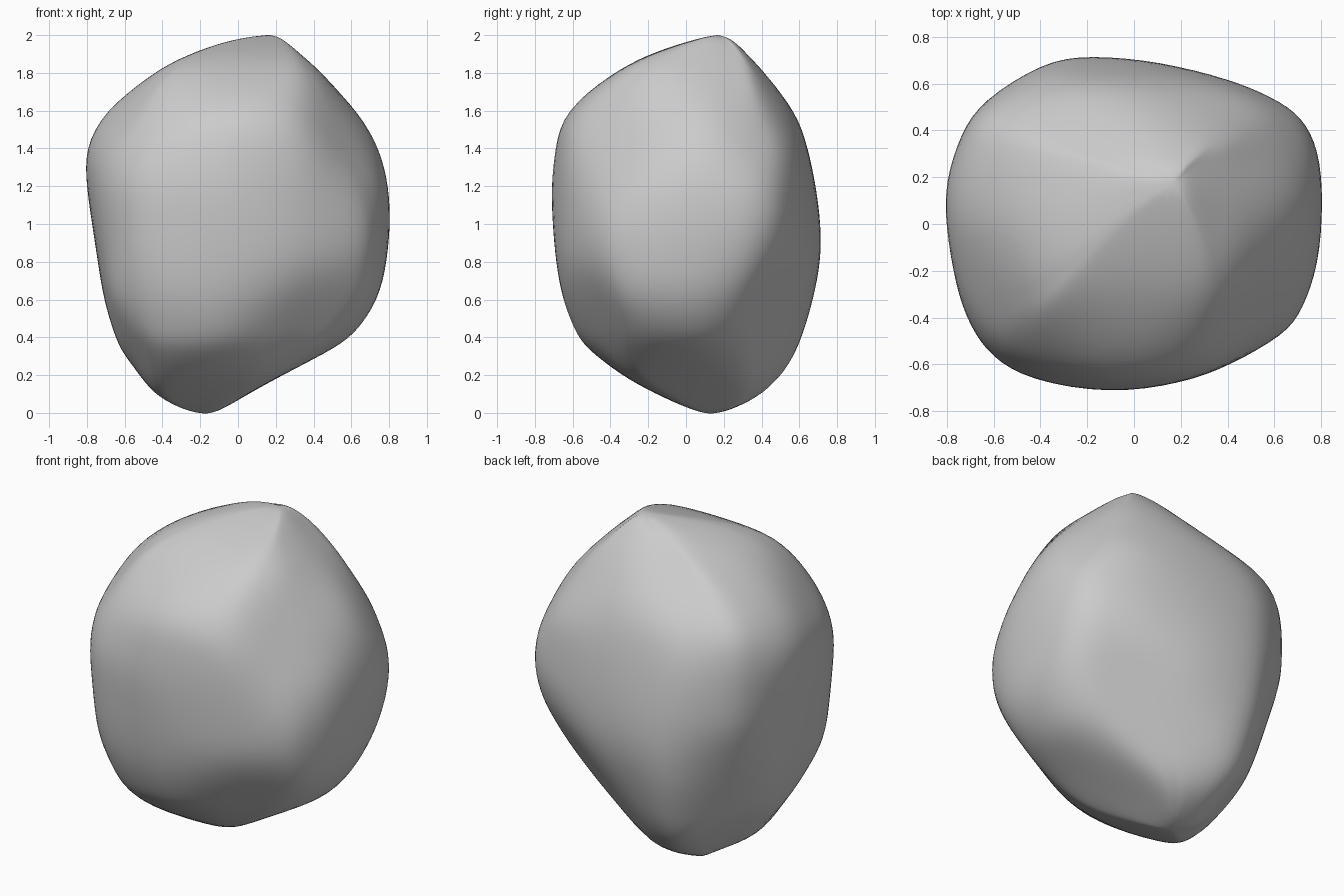
import bpy
import bmesh
from mathutils import Vector

cube = bpy.data.objects.get("Cube")
if cube:
    bpy.data.objects.remove(cube, do_unlink=True)

HALF_WIDTH, HALF_DEPTH, HEIGHT = 0.8, 0.72, 2.0
SQUARENESS = 0.5    # 0 keeps the plan's curve on each slice, 1 flattens its sides
OUTSET = 1.018      # allows for the rounding of the cage

# Rounded plan of the boulder, counter-clockwise
PLAN = [
    (0.8, 0.1), (0.78, 0.32), (0.71, 0.46), (0.59, 0.54), (0.4, 0.62),
    (0.1, 0.69), (-0.2, 0.72), (-0.4, 0.69), (-0.65, 0.53), (-0.73, 0.4),
    (-0.8, 0.2), (-0.8, 0), (-0.76, -0.26), (-0.7, -0.43), (-0.61, -0.56),
    (-0.45, -0.66), (-0.1, -0.72), (0.2, -0.67), (0.4, -0.6),
    (0.64, -0.47), (0.71, -0.37), (0.78, -0.18),
]

# Extent of each horizontal slice: height, left, right, front, back
SLICES = [
    (0.02, -0.3, -0.08, 0.02, 0.25),
    (0.1, -0.46, 0.05, -0.16, 0.42),
    (0.2, -0.55, 0.23, -0.35, 0.53),
    (0.3, -0.61, 0.48, -0.53, 0.58),
    (0.4, -0.65, 0.62, -0.59, 0.62),
    (0.6, -0.7, 0.74, -0.66, 0.67),
    (0.8, -0.73, 0.78, -0.69, 0.71),
    (1.0, -0.76, 0.8, -0.71, 0.71),
    (1.2, -0.79, 0.79, -0.72, 0.68),
    (1.4, -0.8, 0.76, -0.7, 0.64),
    (1.6, -0.7, 0.66, -0.65, 0.58),
    (1.8, -0.46, 0.47, -0.4, 0.44),
    (1.9, -0.26, 0.37, -0.2, 0.35),
    (1.97, -0.06, 0.26, 0.02, 0.27),
]
BOTTOM_TIP = Vector((-0.17, 0.13, -0.01))
TOP_TIP = Vector((0.18, 0.18, HEIGHT + 0.01))

# Broad worn facets: outward direction and distance from the middle
FACETS = [
    # Upper shoulders
    ((0.42, 0.75, 0.5), 0.82),
    ((0.76, 0.45, 0.48), 0.85),
    ((0.67, 0.2, 0.71), 0.885),
    ((0.77, -0.5, 0.4), 0.775),
    ((0.6, -0.07, 0.8), 0.92),
    ((-0.05, -0.58, 0.81), 0.88),
    ((-0.5, -0.77, 0.4), 0.86),
    ((-0.74, -0.36, 0.57), 0.87),
    ((-0.45, 0.14, 0.88), 0.92),
    ((-0.18, 0.66, 0.73), 0.86),
    # Undercut sides
    ((0.77, 0.52, -0.37), 0.83),
    ((0.44, 0.76, -0.48), 0.72),
    ((0.51, -0.06, -0.86), 0.825),
    ((0.41, -0.75, -0.51), 0.74),
    ((-0.07, -0.6, -0.8), 0.86),
    ((-0.53, -0.77, -0.36), 0.845),
    ((-0.74, -0.37, -0.56), 0.88),
    ((-0.77, 0.57, -0.3), 0.795),
    ((-0.73, 0.35, -0.58), 0.875),
]


def make_material(name, colour):
    material = bpy.data.materials.new(name)
    material.use_nodes = True
    material.diffuse_color = colour
    shader = material.node_tree.nodes["Principled BSDF"]
    shader.inputs["Base Color"].default_value = colour
    shader.inputs["Roughness"].default_value = 0.9
    return material


def fit(value, half, low, high):
    """Fit a plan coordinate into a slice, part scaled and part trimmed."""
    scaled = low + (value + half) / (2 * half) * (high - low)
    trimmed = min(max(value, low), high)
    fitted = scaled + (trimmed - scaled) * SQUARENESS
    middle = (low + high) / 2
    return middle + (fitted - middle) * OUTSET


def wear_down(point):
    """Draw a point towards the middle until it lies within every facet."""
    middle = Vector((0, 0, HEIGHT / 2))
    arm = point - middle
    keep = 1.0
    for direction, distance in FACETS:
        reach = Vector(direction).normalized().dot(arm)
        if reach > distance:
            keep = min(keep, distance / reach)
    return middle + arm * keep


# Stack the slices into a closed cage
bm = bmesh.new()
rings = []
for height, left, right, front, back in SLICES:
    ring = []
    for x, y in PLAN:
        point = Vector((fit(x, HALF_WIDTH, left, right),
                        fit(y, HALF_DEPTH, front, back), height))
        ring.append(bm.verts.new(wear_down(point)))
    rings.append(ring)

count = len(PLAN)
for lower, upper in zip(rings, rings[1:]):
    for i in range(count):
        j = (i + 1) % count
        bm.faces.new((lower[i], lower[j], upper[j], upper[i]))

# Close both ends at a tip
bottom = bm.verts.new(BOTTOM_TIP)
top = bm.verts.new(TOP_TIP)
for i in range(count):
    j = (i + 1) % count
    bm.faces.new((bottom, rings[0][j], rings[0][i]))
    bm.faces.new((top, rings[-1][i], rings[-1][j]))

bmesh.ops.recalc_face_normals(bm, faces=bm.faces)
mesh = bpy.data.meshes.new("boulder")
bm.to_mesh(mesh)
bm.free()

boulder = bpy.data.objects.new("boulder", mesh)
bpy.context.collection.objects.link(boulder)
mesh.materials.append(make_material("stone grey", (0.6, 0.6, 0.6, 1)))
mesh.shade_smooth()

# Round the cage
subdivision = boulder.modifiers.new("rounding", "SUBSURF")
subdivision.levels = subdivision.render_levels = 2
